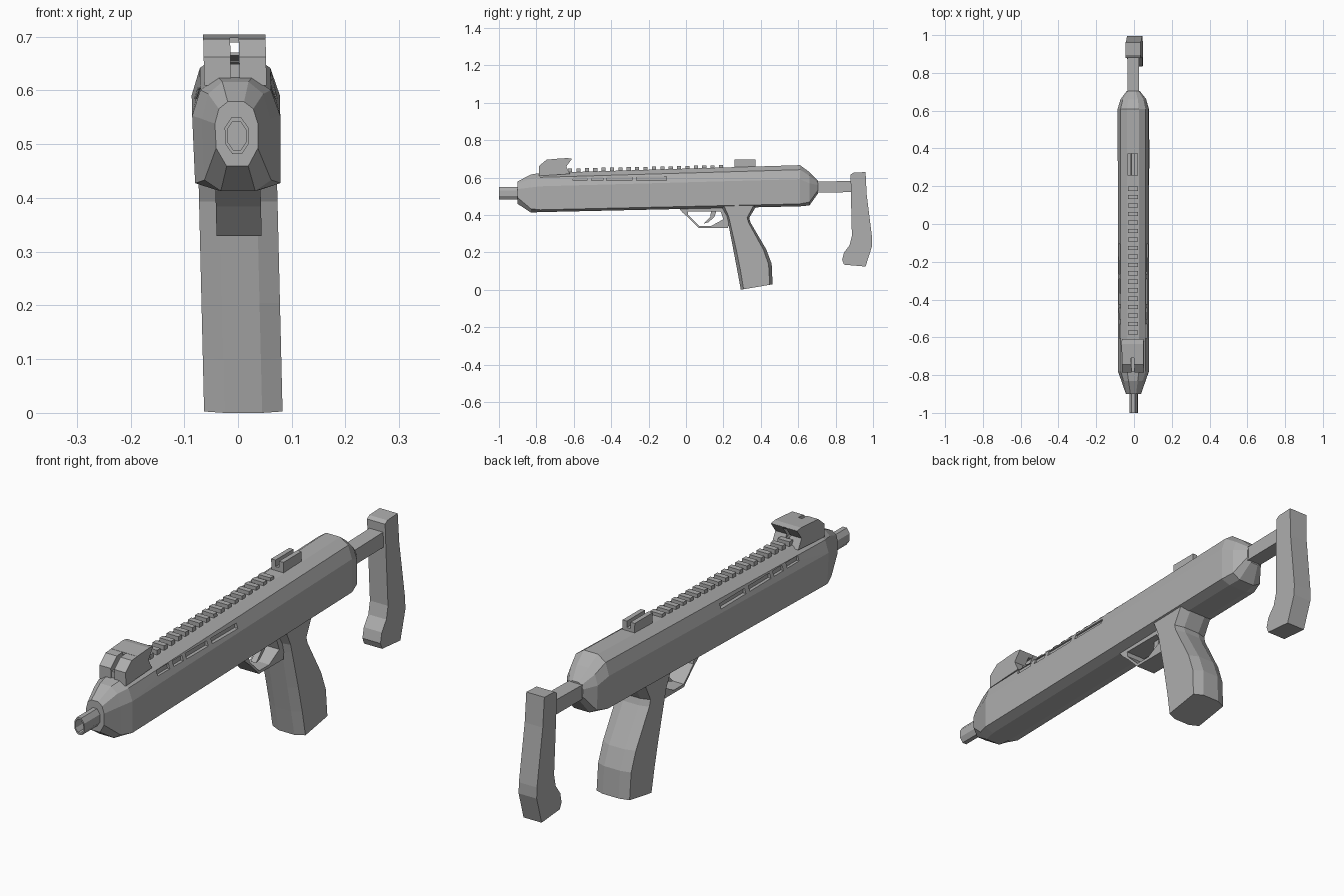
import bpy, bmesh

cube = bpy.data.objects.get("Cube")
if cube:
    bpy.data.objects.remove(cube)

grey = bpy.data.materials.new("plain grey")
grey.use_nodes = True
COLOUR = (0.42, 0.42, 0.42, 1)
grey.diffuse_color = COLOUR
grey.node_tree.nodes["Principled BSDF"].inputs["Base Color"].default_value = COLOUR


def finish(bm, name):
    # the whole model leans slightly sideways with height
    for v in bm.verts:
        v.co.x += 0.010 - 0.024 * v.co.z
    bmesh.ops.recalc_face_normals(bm, faces=bm.faces)
    mesh = bpy.data.meshes.new(name)
    bm.to_mesh(mesh)
    bm.free()
    mesh.materials.append(grey)
    ob = bpy.data.objects.new(name, mesh)
    bpy.context.collection.objects.link(ob)
    return ob


def loft(name, rings, closed=False):
    """Skin matching rings of points; closed joins the last ring to the first."""
    bm = bmesh.new()
    loops = [[bm.verts.new(p) for p in ring] for ring in rings]
    pairs = list(zip(loops, loops[1:]))
    if closed:
        pairs.append((loops[-1], loops[0]))
    else:
        bm.faces.new(loops[0])
        bm.faces.new(loops[-1])
    n = len(loops[0])
    for a, b in pairs:
        for i in range(n):
            j = (i + 1) % n
            bm.faces.new((a[i], a[j], b[j], b[i]))
    return finish(bm, name)


def prism(name, outline, x0, x1):
    """Extrude a side outline of (y, z) points across the width."""
    return loft(name, [[(x, y, z) for y, z in outline] for x in (x0, x1)])


def box(name, x0, x1, y0, y1, z0, z1):
    return prism(name, [(y0, z0), (y1, z0), (y1, z1), (y0, z1)], x0, x1)


def cut(ob, cutter):
    cutter.hide_render = True
    mod = ob.modifiers.new("cut", 'BOOLEAN')
    mod.operation = 'DIFFERENCE'
    mod.solver = 'EXACT'
    mod.object = cutter
    bpy.context.view_layer.objects.active = ob
    bpy.ops.object.modifier_apply(modifier=mod.name)
    bpy.data.objects.remove(cutter)


# receiver: faceted shell with tapered ends
def body_ring(y, low, high, w, bevel):
    h = high - low
    half = [(w * 0.5, low), (w * 0.97, low + h * bevel), (w, low + h * 0.66),
            (w * 0.8, low + h * 0.89), (w * 0.38, high)]
    return [(x, y, z) for x, z in half] + [(-x, y, z) for x, z in reversed(half)]


receiver = loft("receiver", [body_ring(*r) for r in (
    (-0.90, 0.46, 0.58, 0.040, 0.28),
    (-0.83, 0.414, 0.617, 0.064, 0.10),
    (-0.78, 0.416, 0.625, 0.082, 0.06),
    (0.61, 0.447, 0.667, 0.082, 0.06),
    (0.66, 0.452, 0.63, 0.068, 0.10),
    (0.705, 0.515, 0.585, 0.034, 0.25))])

# vent slots on both sides
for y0, y1 in ((-0.605, -0.53), (-0.505, -0.445), (-0.425, -0.29), (-0.265, -0.105)):
    for s in (-1, 1):
        cut(receiver, box("slot_cutter", s * 0.062, s * 0.12, y0, y1, 0.586, 0.606))


# hollow eight-sided barrel
def barrel_ring(y, k):
    pts = [(0.009, 0.034), (0.022, 0.015), (0.022, -0.015), (0.009, -0.034)]
    pts += [(-x, -z) for x, z in pts]
    return [(x * k, y, 0.517 + z * k) for x, z in pts]


loft("barrel", [barrel_ring(-0.88, 1), barrel_ring(-1, 1),
                barrel_ring(-1, 0.78), barrel_ring(-0.93, 0.78)])

# top rail teeth, following the slope of the receiver
for i in range(19):
    y = 0.187 - i * 0.0448
    top = 0.667 + (y - 0.18) * 0.022
    box("rail_tooth", -0.026, 0.026, y - 0.011, y + 0.011, top - 0.035, top)

# front sight: two cheeks with a groove and a bridging hood
cheek = [(-0.785, 0.61), (-0.785, 0.663), (-0.745, 0.697), (-0.635, 0.704),
         (-0.61, 0.70), (-0.64, 0.66), (-0.62, 0.62)]
for s in (-1, 1):
    prism("front_sight_cheek", cheek, s * 0.008, s * 0.058)
prism("front_sight_hood", [(-0.71, 0.69), (-0.71, 0.70), (-0.635, 0.705),
                           (-0.61, 0.701), (-0.62, 0.69)], -0.058, 0.058)
box("front_sight_floor", -0.01, 0.01, -0.78, -0.64, 0.61, 0.65)

# rear sight: base with two walls
box("rear_sight_base", -0.027, 0.027, 0.258, 0.372, 0.64, 0.672)
for s in (-1, 1):
    box("rear_sight_wall", s * 0.008, s * 0.027, 0.258, 0.372, 0.66, 0.698)


# pistol grip: bevelled section swept along front and back edges
def grip_ring(yf, zf, yb, zb):
    def at(x, t):
        return (x, yf + (yb - yf) * t, zf + (zb - zf) * t)
    half = [at(0.035, 0), at(0.073, 0.09), at(0.073, 0.91), at(0.035, 1)]
    return half + [(-x, y, z) for x, y, z in reversed(half)]


loft("pistol_grip", [grip_ring(*r) for r in (
    (0.185, 0.45, 0.38, 0.455), (0.217, 0.395, 0.338, 0.385),
    (0.225, 0.36, 0.345, 0.36), (0.255, 0.205, 0.43, 0.215),
    (0.275, 0.10, 0.458, 0.14), (0.293, 0.001, 0.463, 0.03))])

# trigger guard with an opening, and the trigger inside it
guard = prism("trigger_guard", [
    (-0.04, 0.44), (-0.02, 0.415), (0.015, 0.385), (0.07, 0.33),
    (0.225, 0.33), (0.235, 0.44)], -0.042, 0.042)
cut(guard, prism("guard_cutter", [
    (0.01, 0.42), (0.012, 0.40), (0.072, 0.342), (0.135, 0.342),
    (0.20, 0.378), (0.185, 0.42)], -0.1, 0.1))
prism("trigger", [(0.135, 0.43), (0.13, 0.39), (0.095, 0.355), (0.12, 0.362),
                  (0.152, 0.39), (0.165, 0.43)], -0.012, 0.012)

# stock arm and shoulder piece
prism("stock_arm", [(0.66, 0.52), (0.9, 0.523), (0.9, 0.583), (0.66, 0.578)],
      -0.03, 0.03)
prism("shoulder_piece", [
    (0.88, 0.617), (0.895, 0.627), (0.96, 0.63), (0.966, 0.51), (0.995, 0.28),
    (0.995, 0.235), (0.96, 0.125), (0.845, 0.135), (0.835, 0.16), (0.845, 0.20),
    (0.875, 0.24), (0.887, 0.29), (0.882, 0.50)], -0.04, 0.04)
bpy.context.view_layer.update()

# set the model square on the ground, centred, without altering its size
parts = [o for o in bpy.context.scene.objects
         if o.type == 'MESH' and o.data.materials and o.data.materials[0] == grey]
low = min(v.co.z for o in parts for v in o.data.vertices)
for o in parts:
    o.location.z = -low
